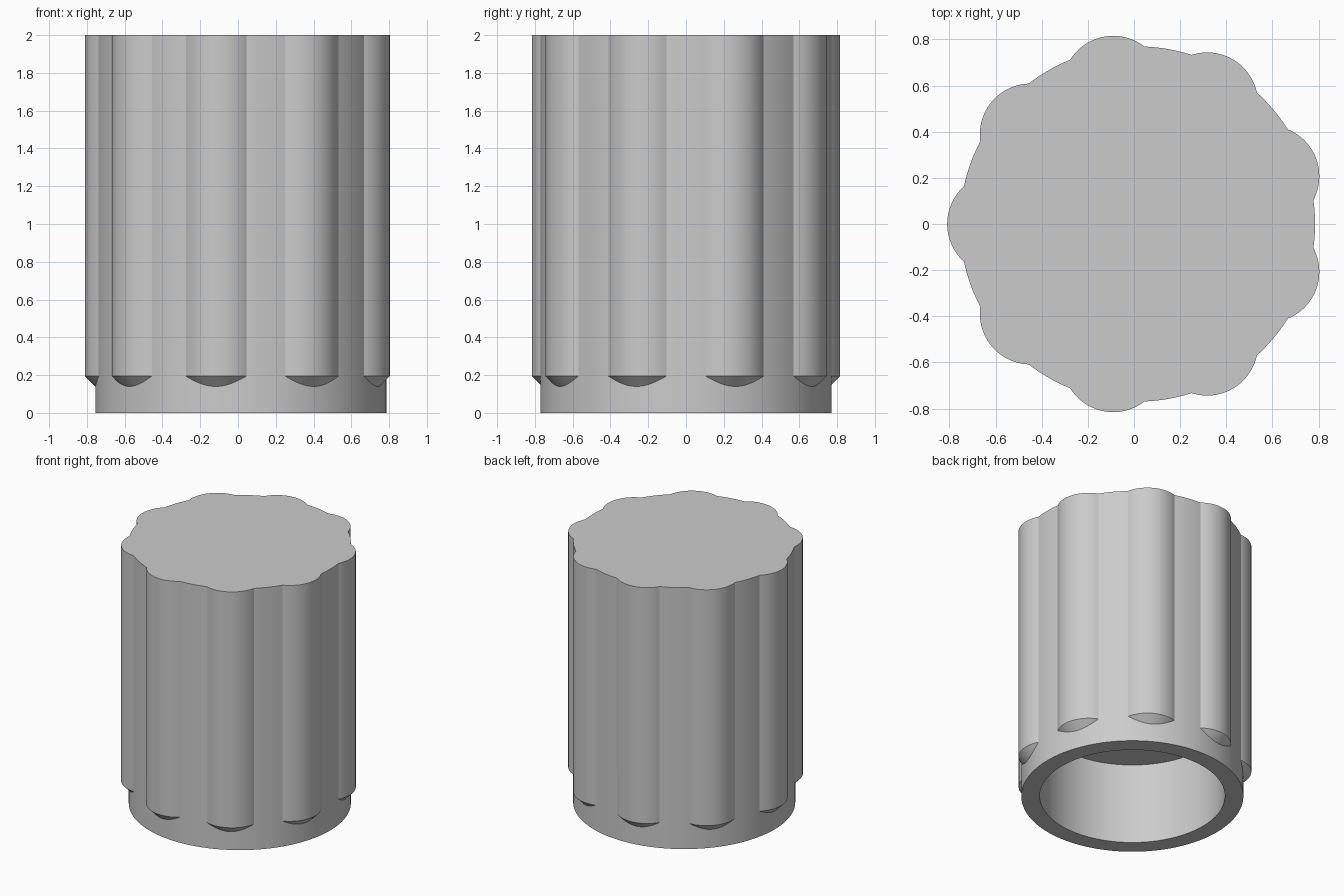
import bpy
import bmesh
from math import acos, cos, sin, sqrt, pi, radians, hypot

if "Cube" in bpy.data.objects:
    bpy.data.objects.remove(bpy.data.objects["Cube"], do_unlink=True)

HEIGHT, CENTRE_X = 2.0, 0.015
BODY_R, HOLE_R, HOLE_DEPTH = 0.77, 0.642, 0.62
RIBS, RIB_R, RIB_DIST, RIB_START = 9, 0.22, 0.605, 0.195
RIB_STEPS, GAP_STEPS = 24, 8

# Half angle covered by one rib, where its circle meets the body
half = acos((BODY_R**2 + RIB_DIST**2 - RIB_R**2) / (2 * BODY_R * RIB_DIST))
pitch = 2 * pi / RIBS


def column(angle, offset):
    """Radius and height of each point from the hole ceiling out to the top rim."""
    radius, foot = BODY_R, RIB_START
    if abs(offset) < half - 1e-6:
        radius = RIB_DIST * cos(offset) + sqrt(RIB_R**2 - (RIB_DIST * sin(offset))**2)
        reach = hypot(BODY_R * cos(offset) - RIB_DIST, BODY_R * sin(offset))
        foot = RIB_START - (RIB_R - reach)  # 45 degree conical rib end
    points = [(HOLE_R, HOLE_DEPTH), (HOLE_R, 0), (BODY_R, 0),
              (BODY_R, foot), (radius, RIB_START), (radius, HEIGHT)]
    return [(CENTRE_X + r * cos(angle), r * sin(angle), z) for r, z in points]


# Offsets across one rib, then across the plain gap beside it
offsets = [-half + 2 * half * i / RIB_STEPS for i in range(RIB_STEPS)]
offsets += [half + (pitch - 2 * half) * i / GAP_STEPS for i in range(GAP_STEPS)]

# Ribbed cap: columns of points bridged all the way round
bm = bmesh.new()
columns = [[bm.verts.new(p) for p in column(pi + k * pitch + o, o)]
           for k in range(RIBS) for o in offsets]
for a, b in zip(columns, columns[1:] + columns[:1]):
    for i in range(len(a) - 1):
        bm.faces.new((a[i], a[i + 1], b[i + 1], b[i]))
bm.faces.new([c[-1] for c in columns])
bm.faces.new([c[0] for c in columns])
bmesh.ops.remove_doubles(bm, verts=bm.verts[:], dist=1e-5)
bmesh.ops.recalc_face_normals(bm, faces=bm.faces[:])

mesh = bpy.data.meshes.new("ribbed_cap")
bm.to_mesh(mesh)
bm.free()
cap = bpy.data.objects.new("ribbed_cap", mesh)
bpy.context.collection.objects.link(cap)

# Plain grey
grey = bpy.data.materials.new("light_grey")
grey.use_nodes = True
grey.diffuse_color = (0.6, 0.6, 0.6, 1)
grey.node_tree.nodes["Principled BSDF"].inputs["Base Color"].default_value = (0.6, 0.6, 0.6, 1)
mesh.materials.append(grey)

bpy.ops.object.select_all(action='DESELECT')
cap.select_set(True)
bpy.context.view_layer.objects.active = cap
bpy.ops.object.shade_smooth_by_angle(angle=radians(30))
